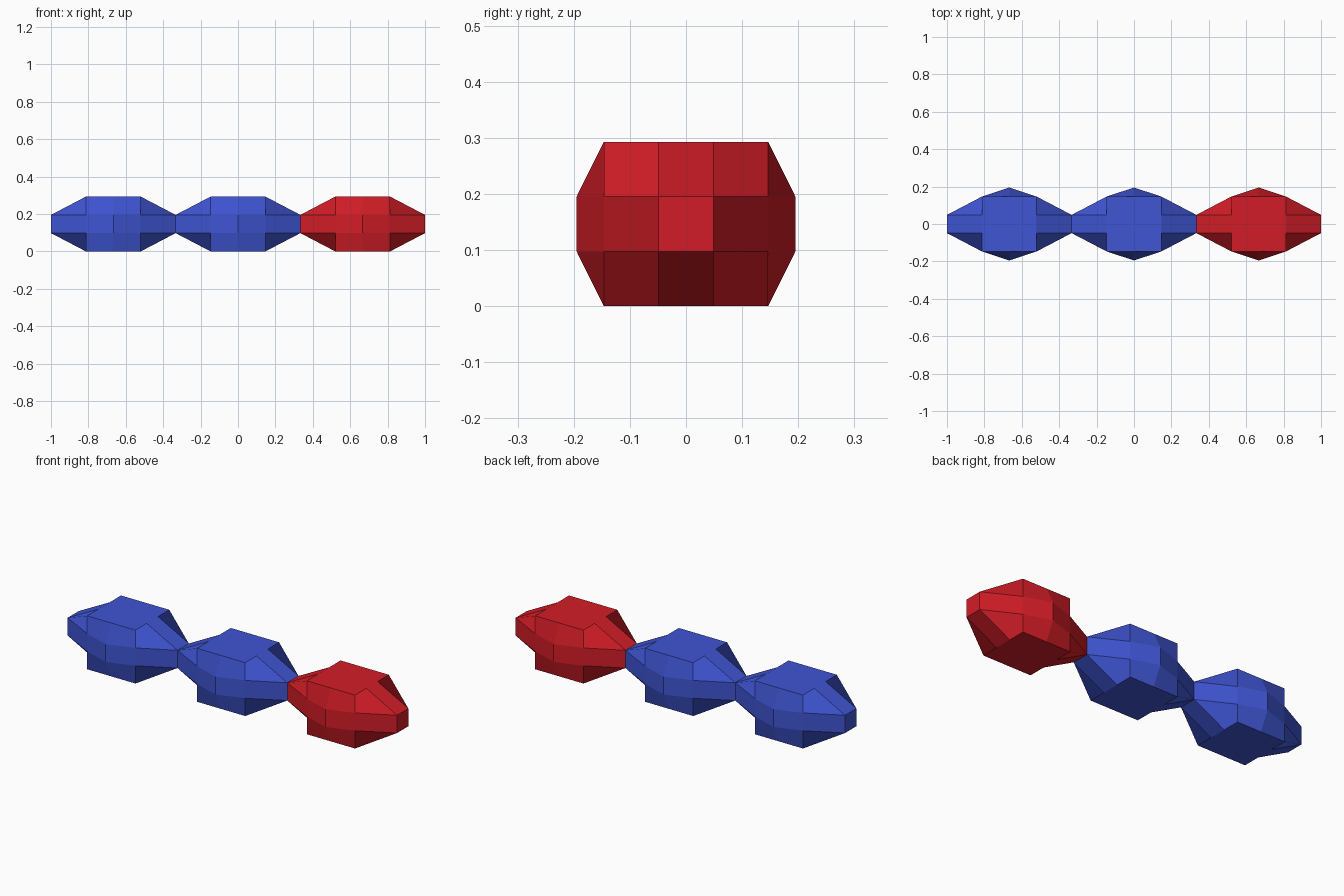
import bpy, bmesh

if "Cube" in bpy.data.objects:
    bpy.data.objects.remove(bpy.data.objects["Cube"])

H = 0.1465          # half size of the core block
END = 1 / 3         # reach of the tapered ends (x)
SIDE = 0.195        # reach of the side ridges (y)
SEG = (2, 3, 3)     # divisions of the block along x, y, z


def material(name, color):
    m = bpy.data.materials.new(name)
    m.diffuse_color = color
    m.use_nodes = True
    m.node_tree.nodes["Principled BSDF"].inputs["Base Color"].default_value = m.diffuse_color
    return m


def place(key):
    """Grid point of the block, with end and side patches pulled outwards."""
    p = [H * (2 * key[a] / SEG[a] - 1) for a in range(3)]
    i, j, k = key
    if j in (1, 2) and k in (1, 2) and i != 1:
        p[0] = END if i else -END
    if i == 1 and k in (1, 2) and j in (0, 3):
        p[1] = SIDE if j else -SIDE
    p[2] += H
    return p


def bead(name, x, mat):
    bm = bmesh.new()
    verts = {}

    def vert(key):
        if key not in verts:
            verts[key] = bm.verts.new(place(key))
        return verts[key]

    # quads on all six sides of the divided block
    for a in range(3):
        b, c = (a + 1) % 3, (a + 2) % 3
        for level in (0, SEG[a]):
            for u in range(SEG[b]):
                for v in range(SEG[c]):
                    quad = []
                    for du, dv in ((0, 0), (1, 0), (1, 1), (0, 1)):
                        key = [0, 0, 0]
                        key[a], key[b], key[c] = level, u + du, v + dv
                        quad.append(vert(tuple(key)))
                    bm.faces.new(quad if level else quad[::-1])
    mesh = bpy.data.meshes.new(name)
    bm.to_mesh(mesh)
    bm.free()
    mesh.materials.append(mat)
    ob = bpy.data.objects.new(name, mesh)
    ob.location.x = x
    bpy.context.collection.objects.link(ob)


blue = material("blue", (0.05, 0.09, 0.65, 1))
red = material("red", (0.65, 0.012, 0.02, 1))

# row of three beads touching end to end
bead("left_bead", -2 * END, blue)
bead("middle_bead", 0, blue)
bead("right_bead", 2 * END, red)
